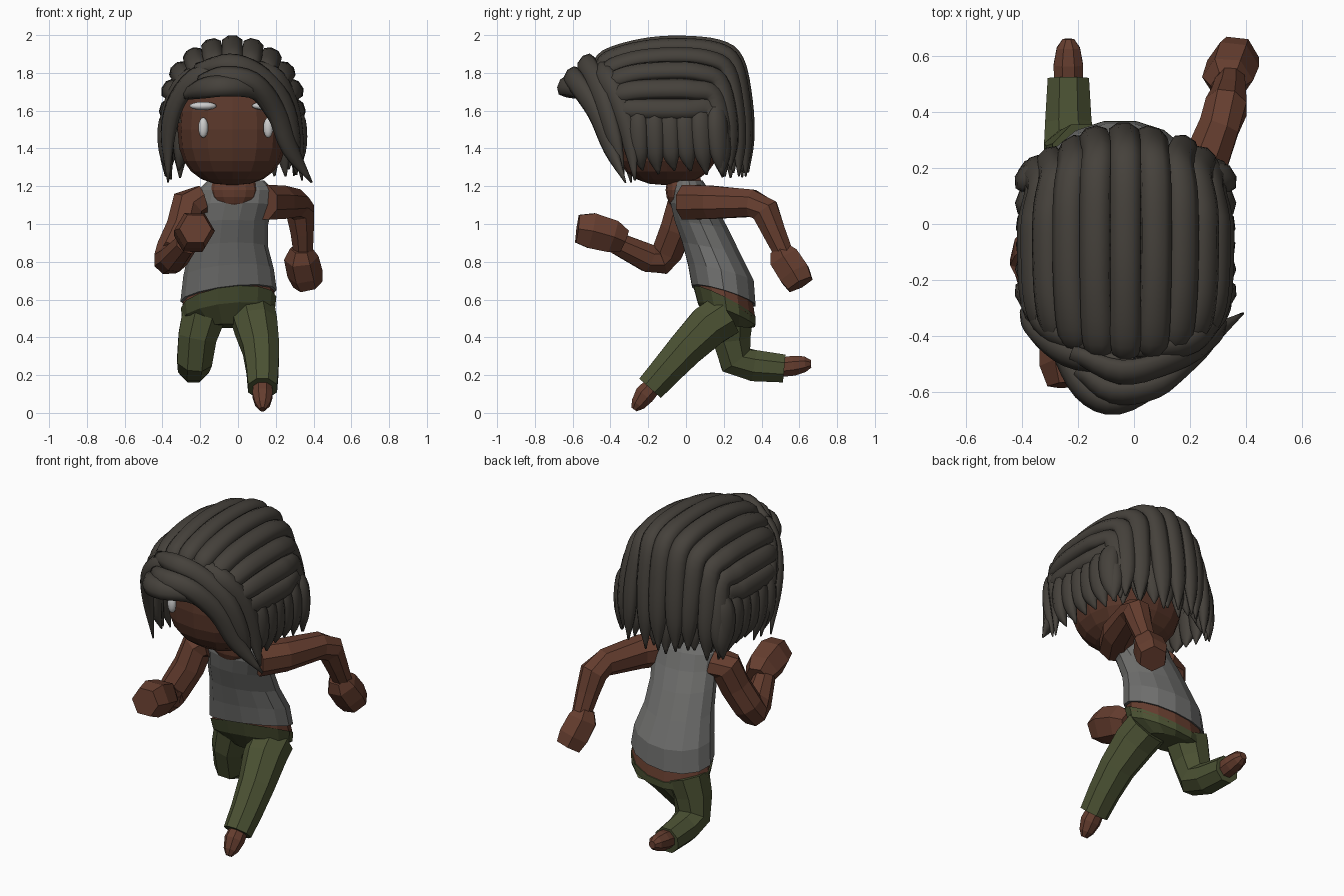
import bpy, bmesh, math, random
from mathutils import Vector

if "Cube" in bpy.data.objects:
    bpy.data.objects.remove(bpy.data.objects["Cube"])

random.seed(4)
CX = -0.03
HEAD = Vector((CX, -0.05, 1.5))


def material(name, rgb):
    m = bpy.data.materials.new(name)
    m.diffuse_color = (*rgb, 1)
    m.use_nodes = True
    m.node_tree.nodes["Principled BSDF"].inputs["Base Color"].default_value = m.diffuse_color
    return m


SKIN = material("skin", (0.13, 0.047, 0.028))
FACE = material("face_skin", (0.1, 0.038, 0.023))
HAIR = material("hair", (0.06, 0.053, 0.044))
PANTS = material("trousers", (0.07, 0.083, 0.033))
TOP = material("vest", (0.16, 0.16, 0.155))
WHITE = material("white", (0.9, 0.9, 0.88))


def finish(name, bm, mat, smooth=False):
    bmesh.ops.recalc_face_normals(bm, faces=bm.faces)
    for f in bm.faces:
        f.smooth = smooth
    me = bpy.data.meshes.new(name)
    bm.to_mesh(me)
    bm.free()
    ob = bpy.data.objects.new(name, me)
    bpy.context.collection.objects.link(ob)
    me.materials.append(mat)
    return ob


def skin_rings(name, rings, mat, smooth=False):
    """Bridge a list of equal-length point rings and cap both ends."""
    bm = bmesh.new()
    vs = [[bm.verts.new(p) for p in r] for r in rings]
    n = len(vs[0])
    for a, b in zip(vs, vs[1:]):
        for i in range(n):
            bm.faces.new((a[i], a[(i + 1) % n], b[(i + 1) % n], b[i]))
    bm.faces.new(vs[0])
    bm.faces.new(vs[-1])
    return finish(name, bm, mat, smooth)


def spline(pts, steps):
    """Catmull-Rom through 4D points (x, y, z, radius)."""
    p = [Vector(q) for q in pts]
    p = [2 * p[0] - p[1]] + p + [2 * p[-1] - p[-2]]
    out = []
    for i in range(1, len(p) - 2):
        a, b, c, d = p[i - 1:i + 3]
        for k in range(steps):
            t = k / steps
            out.append(0.5 * (2 * b + (c - a) * t + (2 * a - 5 * b + 4 * c - d) * t * t
                              + (3 * b - a - 3 * c + d) * t ** 3))
    return out + [p[-2]]


def tube(name, pts, mat, sides=8, steps=1, around=None, flat=1.0, smooth=False):
    """Swept tube; 'around' turns its flat side towards a centre point."""
    path = spline(pts, steps)
    rings = []
    for i, q in enumerate(path):
        p, r = q.to_3d(), max(q[3], 0.006)
        t = (path[min(i + 1, len(path) - 1)].to_3d() - path[max(i - 1, 0)].to_3d()).normalized()
        ref = p - around if around else Vector((1, 0, 0))
        w = t.cross(ref).normalized()
        n = w.cross(t)
        ang = [2 * math.pi * (k + 0.5) / sides for k in range(sides)]
        rings.append([p + w * r * math.cos(a) + n * r * flat * math.sin(a) for a in ang])
    return skin_rings(name, rings, mat, smooth)


def loft(name, rows, mat, sides=14):
    """Body loft: rows of (cx, cy, cz, rx, ry, slope along y, slope along x)."""
    rings = []
    for cx, cy, cz, rx, ry, sy, sx in rows:
        ring = []
        for k in range(sides):
            a = 2 * math.pi * k / sides
            x, y = rx * math.cos(a), ry * math.sin(a)
            ring.append((cx + x, cy + y, cz + sy * y + sx * x))
        rings.append(ring)
    return skin_rings(name, rings, mat)


def blob(name, loc, size, mat, u=12, v=8, power=1.0, keep=None, smooth=False):
    bm = bmesh.new()
    bmesh.ops.create_uvsphere(bm, u_segments=u, v_segments=v, radius=1)
    for vert in bm.verts:
        vert.co = Vector([l + s * math.copysign(abs(c) ** power, c)
                          for c, l, s in zip(vert.co, loc, size)])
    if keep:
        bmesh.ops.delete(bm, geom=[w for w in bm.verts if not keep(w.co)], context='VERTS')
    return finish(name, bm, mat, smooth)


# Torso, waist and hips
loft("vest", [(-.05, .2, .62, .255, .172, -.3, .12), (-.05, .185, .74, .24, .178, -.25, .08),
              (-.05, .135, .87, .21, .158, -.2, .03), (-.04, .08, 1.0, .2, .145, -.15, 0),
              (-.02, .04, 1.1, .205, .125, -.1, 0), (-.01, .025, 1.18, .2, .1, 0, 0),
              (-.01, .015, 1.23, .15, .075, 0, 0)], TOP)
loft("waist", [(-.05, .2, .65, .235, .155, -.35, .12), (-.05, .21, .56, .25, .162, -.45, .12)], SKIN)
loft("hips", [(-.05, .205, .585, .253, .168, -.5, .12), (-.05, .215, .52, .245, .155, -.4, .1),
              (-.05, .235, .46, .15, .1, -.1, 0)], PANTS)
blob("neckline", (-.02, -.038, 1.18), (.125, .07, .1), SKIN)
tube("neck", [(-.02, .03, 1.1, .08), (-.03, -.01, 1.3, .08)], SKIN)

# Legs and feet
tube("front_leg", [(.08, .21, .52, .125), (.095, .12, .46, .122), (.122, 0, .34, .104),
                   (.13, -.1, .23, .092), (.13, -.19, .13, .083)], PANTS)
tube("back_leg", [(-.18, .24, .52, .125), (-.215, .24, .4, .11), (-.23, .265, .28, .1),
                  (-.235, .36, .25, .09), (-.235, .52, .235, .08)], PANTS)
tube("front_foot", [(.13, -.16, .16, .05), (.13, -.22, .095, .058),
                    (.13, -.255, .045, .042), (.13, -.275, .018, .018)], SKIN)
tube("back_foot", [(-.235, .49, .24, .055), (-.235, .57, .25, .057),
                   (-.235, .63, .258, .045), (-.235, .662, .26, .022)], SKIN)

# Arms and fists
tube("rear_arm", [(.13, .0, 1.115, .1), (.22, .13, 1.115, .095), (.305, .35, 1.11, .078),
                  (.33, .42, 1.07, .08), (.34, .465, .96, .066), (.345, .515, .85, .055)], SKIN)
tube("rear_fist", [(.335, .495, .87, .06), (.335, .52, .82, .092), (.355, .575, .735, .095),
                   (.37, .605, .68, .08)], SKIN, 6)
tube("fore_arm", [(-.19, .01, 1.12, .09), (-.265, -.01, 1.1, .095), (-.295, -.05, .98, .09),
                  (-.35, -.095, .86, .088), (-.365, -.13, .81, .085), (-.34, -.2, .82, .08),
                  (-.27, -.37, .9, .062)], SKIN)
tube("fore_fist", [(-.25, -.33, .91, .07), (-.24, -.39, .935, .1),
                   (-.23, -.5, .965, .108), (-.225, -.575, .975, .085)], SKIN, 6)

# Head and face
blob("head", (CX, -.1, 1.5), (.29, .29, .295), FACE, 16, 12, .82)
for s in (-1, 1):
    blob("eye", (-.012 + s * .172, -.374, 1.51), (.026, .022, .054), WHITE, smooth=True)
    blob("brow", (-.02 + s * .165, -.372, 1.625), (.072, .03, .022), WHITE, smooth=True)


# Hair
def strand(name, pts, width=.056):
    n = len(pts) - 1
    taper = [.6] + [1] * (n - 2) + [.85, .1]
    tube(name, [(*p, width * k) for p, k in zip(pts, taper)], HAIR, 8, 4, HEAD, .7, True)


blob("scalp", (CX, -.03, 1.6), (.32, .35, .33), HAIR, 24, 16, 1, smooth=True,
     keep=lambda c: c.z > (1.7 if c.y < -.25 else 1.53 if c.y < .05 else 1.38))

# Long strands from the hairline over the crown to the nape
N = 11
for i in range(N):
    a = math.radians(-92 + 184 * i / (N - 1))
    s, c = math.sin(a), math.cos(a)
    yb = .27 - .14 * s * s
    y0 = .09 * s * s
    pts = [(CX + .34 * s * kx, y, 1.62 + .34 * c * kz) for y, kx, kz in (
        (-.475 + y0, .84, .58), (-.425 + y0, .92, .78), (-.24, 1, .95), (-.04, 1.02, 1),
        (yb - .1, 1, .94), (yb, .93, .72))]
    zb = pts[-1][2]
    tip = 1.27 + random.uniform(-.03, .03)
    tx = random.uniform(-.03, .03)
    for f, dy in ((.35, .045), (.7, .06), (1, .06)):
        pts.append((CX + .34 * s * .97 + tx * f, yb + dy, zb + (tip - zb) * f))
    strand("crown_strand", pts, .058)

# Under layer at the nape
for i in range(8):
    x = CX - .27 + .54 * i / 7
    y = .27 - 1.3 * (x - CX) ** 2
    strand("nape_strand", [(x, y - .04, 1.68), (x, y, 1.52), (x, y + .02, 1.38),
                           (x * 1.05, y + .03, 1.24 + random.uniform(0, .06))])

# Short hanging strands at both sides
for s in (-1, 1):
    for i in range(6):
        y = -.26 + .085 * i
        strand("side_strand", [(CX + s * .3, y, 1.64), (CX + s * .345, y, 1.54),
                               (CX + s * .35, y + .01, 1.38),
                               (CX + s * .325, y + .03, 1.25 + random.uniform(-.02, .04))], .06)

# Swept fringe and face-framing locks
FRINGE = [
    [(-.22, -.46, 1.82), (-.05, -.53, 1.85), (.1, -.5, 1.8), (.23, -.44, 1.66), (.29, -.38, 1.45), (.31, -.33, 1.26)],
    [(-.2, -.52, 1.76), (-.08, -.6, 1.78), (.08, -.58, 1.75), (.2, -.48, 1.6), (.275, -.4, 1.4), (.39, -.32, 1.22)],
    [(-.28, -.44, 1.69), (-.18, -.59, 1.72), (-.06, -.64, 1.73), (.1, -.55, 1.71), (.205, -.46, 1.57), (.25, -.41, 1.42)],
    [(-.25, -.42, 1.77), (-.05, -.47, 1.8), (.1, -.47, 1.76), (.23, -.4, 1.62), (.29, -.33, 1.42)],
    [(0, -.45, 1.85), (.18, -.43, 1.79), (.27, -.36, 1.65), (.31, -.3, 1.45), (.34, -.27, 1.23)],
    [(0, -.5, 1.85), (-.2, -.48, 1.79), (-.32, -.41, 1.66), (-.37, -.34, 1.48), (-.37, -.29, 1.22)],
    [(-.1, -.45, 1.85), (-.28, -.39, 1.76), (-.36, -.3, 1.6), (-.38, -.23, 1.42), (-.38, -.18, 1.25)],
]
for pts in FRINGE:
    strand("fringe_lock", pts, .058)
